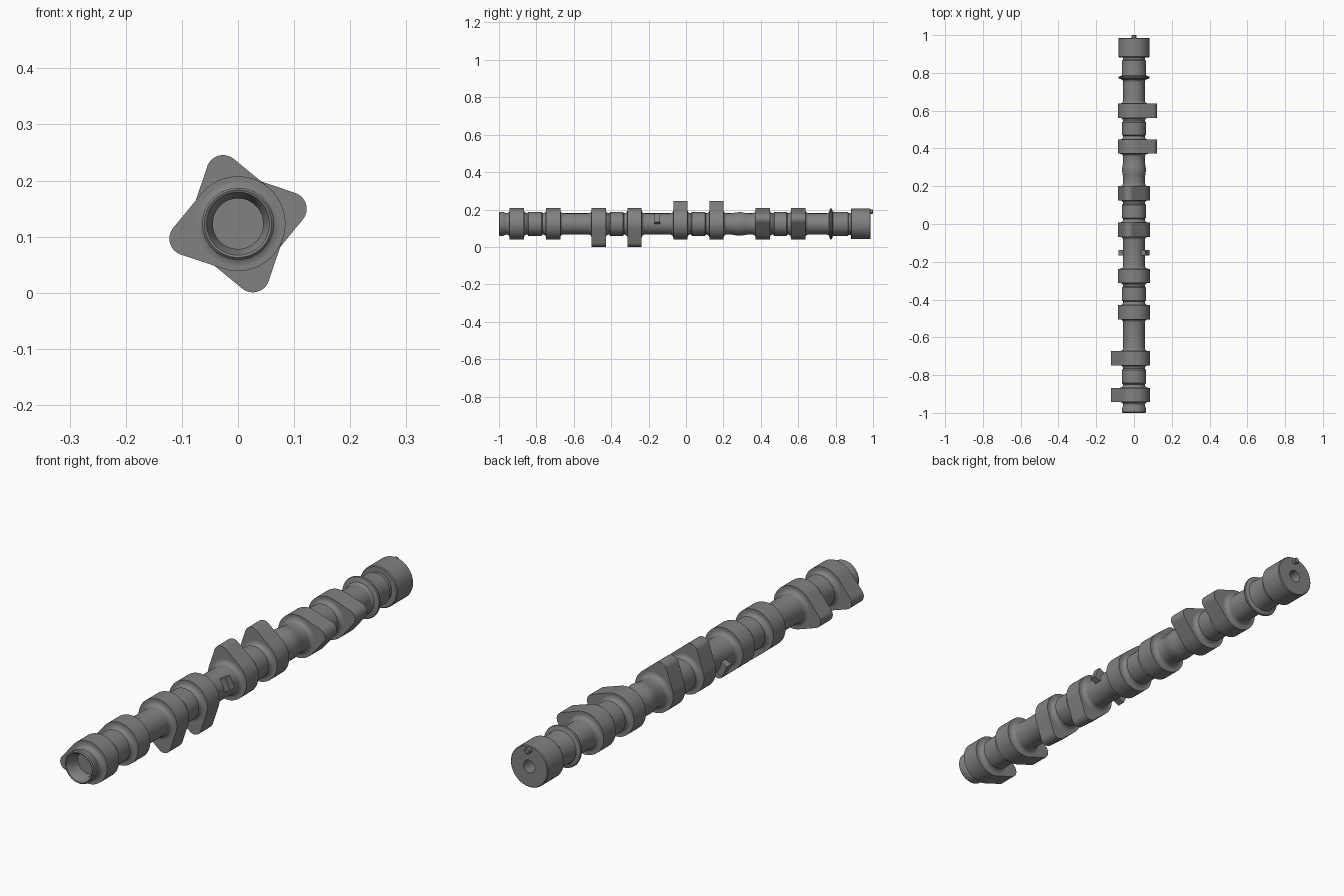
import bpy, bmesh, math
from mathutils import Matrix, Vector

if "Cube" in bpy.data.objects:
    bpy.data.objects.remove(bpy.data.objects["Cube"])

AXIS_Z = 0.123
CAM_HALF = 0.038
SHAFT, JOURNAL, COLLAR = 0.057, 0.064, 0.074
# Lobe positions along the shaft and the direction of each nose in degrees
CAMS = [(-0.905, 196), (-0.71, 196), (-0.467, 286), (-0.275, 286),
        (-0.03, 106), (0.163, 106), (0.41, 16), (0.60, 16)]

steel = bpy.data.materials.new("steel grey")
steel.use_nodes = True
GREY = (0.22, 0.22, 0.22, 1)
steel.diffuse_color = GREY
steel.node_tree.nodes["Principled BSDF"].inputs["Base Color"].default_value = GREY


def finish(bm, name, angle=30):
    bmesh.ops.recalc_face_normals(bm, faces=bm.faces)
    mesh = bpy.data.meshes.new(name)
    bm.to_mesh(mesh)
    bm.free()
    obj = bpy.data.objects.new(name, mesh)
    obj.location.z = AXIS_Z
    mesh.materials.append(steel)
    bpy.context.collection.objects.link(obj)
    bpy.ops.object.select_all(action='DESELECT')
    obj.select_set(True)
    bpy.context.view_layer.objects.active = obj
    bpy.ops.object.shade_smooth_by_angle(angle=math.radians(angle))
    return obj


def fillet(y, side, r):
    """Concave sweep from a lobe face at y down to radius r."""
    size = COLLAR - r
    pts = []
    for i in range(6):
        a = math.pi / 2 * i / 5
        pts.append((y + side * size * (1 - math.cos(a)), COLLAR - size * math.sin(a)))
    return pts


def journal(y0, y1):
    """Raised bearing band with a shallow relief at each end."""
    return [(y0, SHAFT), (y0 + 0.006, JOURNAL), (y1 - 0.006, JOURNAL), (y1, SHAFT)]


def lathe(profile, name, steps=72):
    bm = bmesh.new()
    verts = [bm.verts.new((r, y, 0)) for y, r in profile]
    edges = [bm.edges.new(pair) for pair in zip(verts, verts[1:])]
    bmesh.ops.spin(bm, geom=verts + edges, cent=(0, 0, 0), axis=(0, 1, 0),
                   angle=math.tau, steps=steps)
    bmesh.ops.remove_doubles(bm, verts=bm.verts, dist=1e-5)
    return finish(bm, name)


# Shaft: hollow front end, then the gaps between lobes, then the rear drive end
profile = [(-0.88, 0), (-0.88, 0.045), (-0.975, 0.045), (-0.998, 0.056), (-1, 0.06),
           (-0.996, JOURNAL), (-0.978, JOURNAL), (-0.968, 0.06)]
for i, (y, _) in enumerate(CAMS):
    front, back = y - CAM_HALF, y + CAM_HALF
    profile += reversed(fillet(front, -1, SHAFT))
    profile += fillet(back, 1, SHAFT)
    if i < len(CAMS) - 1:
        nxt = CAMS[i + 1][0] - CAM_HALF
        if i % 2 == 0:
            profile += journal(back + 0.018, nxt - 0.018)
        elif i == 5:
            # Soft swelling in the middle of the third plain span
            mid = (back + nxt) / 2
            profile += [(mid + 0.05 * t / 4, SHAFT + 0.003 * (1 + math.cos(math.pi * t / 4)))
                        for t in range(-4, 5)]
profile += [(0.755, SHAFT), (0.765, 0.063), (0.77, 0.081), (0.775, 0.083), (0.78, 0.081),
            (0.785, 0.066), (0.792, JOURNAL), (0.865, JOURNAL), (0.87, 0.059),
            (0.882, 0.059), (0.882, 0.079), (0.886, 0.082), (0.983, 0.082), (0.986, 0.079),
            (0.986, 0.025), (0.93, 0.025), (0.92, 0)]
lathe(profile, "shaft")


def cam_lobe(y, degrees, name, base=0.0845, nose=0.03, reach=0.096):
    """Base circle and nose circle joined by tangent flanks."""
    tangent = math.acos((base - nose) / reach)
    outline = []
    for i in range(17):
        a = -tangent + 2 * tangent * i / 16
        outline.append((reach + nose * math.cos(a), nose * math.sin(a)))
    for i in range(41):
        a = tangent + (math.tau - 2 * tangent) * i / 40
        outline.append((base * math.cos(a), base * math.sin(a)))
    bm = bmesh.new()
    turn = Matrix.Rotation(math.radians(degrees), 2)
    verts = []
    for p in outline:
        x, z = turn @ Vector(p)
        verts.append(bm.verts.new((x, y - CAM_HALF, z)))
    face = bm.faces.new(verts)
    grown = bmesh.ops.extrude_face_region(bm, geom=[face], use_keep_orig=True)
    bmesh.ops.translate(bm, vec=(0, 2 * CAM_HALF, 0),
                        verts=[g for g in grown["geom"] if isinstance(g, bmesh.types.BMVert)])
    finish(bm, name)


for i, (y, degrees) in enumerate(CAMS):
    cam_lobe(y, degrees, f"cam_lobe_{i + 1}")

# Two sensor teeth on opposite sides of the middle span
for name, degrees in (("left_sensor_tooth", 25), ("right_sensor_tooth", 205)):
    bm = bmesh.new()
    bmesh.ops.create_cube(bm, size=1)
    bmesh.ops.scale(bm, vec=(0.04, 0.03, 0.05), verts=bm.verts)
    bmesh.ops.translate(bm, vec=(0.06, -0.153, 0), verts=bm.verts)
    bmesh.ops.rotate(bm, cent=(0, 0, 0), verts=bm.verts,
                     matrix=Matrix.Rotation(-math.radians(degrees), 3, 'Y'))
    finish(bm, name)

# Locating pin on the rear face
lathe([(0.96, 0), (0.96, 0.012), (0.997, 0.012), (1, 0.009), (1, 0)], "locating_pin", 20)
bpy.context.object.location.z = AXIS_Z + 0.066
